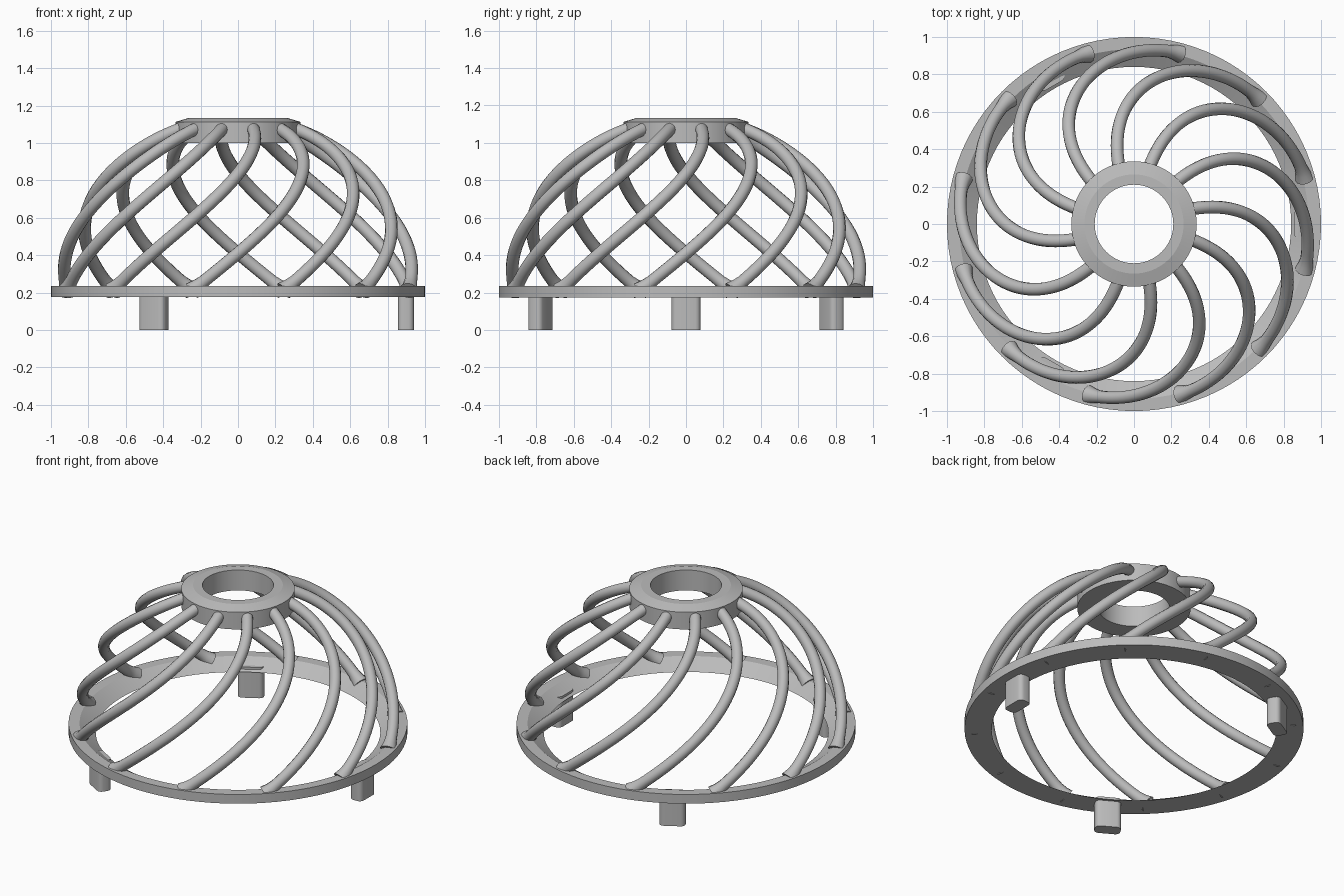
import bpy
import bmesh
import math
from mathutils import Matrix

cube = bpy.data.objects.get("Cube")
if cube:
    bpy.data.objects.remove(cube, do_unlink=True)

RIBS = 12
DOME_R, DOME_Z = 0.945, 0.185
TWIST = math.radians(60)

grey = bpy.data.materials.new("plain_grey")
grey.use_nodes = True
colour = (0.5, 0.5, 0.5, 1)
grey.diffuse_color = colour
grey.node_tree.nodes["Principled BSDF"].inputs["Base Color"].default_value = colour


def add_object(name, mesh, angle=0.0):
    obj = bpy.data.objects.new(name, mesh)
    bpy.context.collection.objects.link(obj)
    obj.rotation_euler.z = angle
    if not mesh.materials:
        mesh.materials.append(grey)
    return obj


def smooth(obj, degrees):
    bpy.ops.object.select_all(action="DESELECT")
    obj.select_set(True)
    bpy.context.view_layer.objects.active = obj
    bpy.ops.object.shade_smooth_by_angle(angle=math.radians(degrees))


def lathe(name, profile, steps=96):
    """Spin a closed (radius, height) profile about z."""
    bm = bmesh.new()
    verts = [bm.verts.new((r, 0, z)) for r, z in profile]
    edges = [bm.edges.new((v, verts[(i + 1) % len(verts)])) for i, v in enumerate(verts)]
    bmesh.ops.spin(bm, geom=verts + edges, cent=(0, 0, 0), axis=(0, 0, 1),
                   angle=math.tau, steps=steps, use_merge=True)
    bmesh.ops.remove_doubles(bm, verts=bm.verts, dist=1e-5)
    bmesh.ops.recalc_face_normals(bm, faces=bm.faces)
    mesh = bpy.data.meshes.new(name)
    bm.to_mesh(mesh)
    bm.free()
    obj = add_object(name, mesh)
    smooth(obj, 15)
    return obj


def rib_mesh(steps=48):
    """Round bar that winds down the dome, flaring where it meets the rings."""
    curve = bpy.data.curves.new("rib_path", "CURVE")
    curve.dimensions = "3D"
    curve.bevel_depth = 0.034
    curve.bevel_resolution = 4
    curve.use_fill_caps = True
    spline = curve.splines.new("POLY")
    spline.points.add(steps)
    top, bottom = math.asin(0.3 / DOME_R), math.radians(88.5)
    drop = math.cos(top) - math.cos(bottom)
    for i, point in enumerate(spline.points):
        polar = top + (bottom - top) * i / steps
        fall = max(0, (math.cos(top) - math.cos(polar)) / drop)
        turn = -TWIST * fall ** 1.1
        r = DOME_R * math.sin(polar)
        z = DOME_Z + DOME_R * math.cos(polar)
        point.co = (r * math.cos(turn), r * math.sin(turn), z, 1)
        point.radius = 1 + 0.5 * max(0, 1 - (z - 0.21) / 0.06) ** 2
    temp = bpy.data.objects.new("rib_path", curve)
    bpy.context.collection.objects.link(temp)
    graph = bpy.context.evaluated_depsgraph_get()
    mesh = bpy.data.meshes.new_from_object(temp.evaluated_get(graph))
    bpy.data.objects.remove(temp, do_unlink=True)
    mesh.name = "rib"
    return mesh


def foot_mesh():
    """Upright block with rounded vertical edges."""
    bm = bmesh.new()
    bmesh.ops.create_cube(bm, size=1, matrix=Matrix.Translation((0.898, 0, 0.1))
                          @ Matrix.Diagonal((0.085, 0.155, 0.2, 1)))
    upright = [e for e in bm.edges
               if abs(e.verts[0].co.z - e.verts[1].co.z) > 0.1]
    bmesh.ops.bevel(bm, geom=upright, offset=0.028, segments=4,
                    profile=0.5, affect="EDGES")
    mesh = bpy.data.meshes.new("foot")
    bm.to_mesh(mesh)
    bm.free()
    return mesh


# Base ring with an inner slope
lathe("base_ring", [(0.84, 0.175), (1.0, 0.175), (1.0, 0.235), (0.935, 0.235)])

# Collar with a chamfered top edge
lathe("top_collar", [(0.21, 1.0), (0.335, 1.0), (0.335, 1.112),
                     (0.265, 1.133), (0.21, 1.133)])

# Spiral ribs
rib = rib_mesh()
for i in range(RIBS):
    obj = add_object(f"rib_{i + 1}", rib, math.tau * (i + 0.5) / RIBS)
    if i == 0:
        smooth(obj, 50)

# Three feet
foot = foot_mesh()
for i in range(3):
    obj = add_object(f"foot_{i + 1}", foot, math.tau * i / 3)
    if i == 0:
        smooth(obj, 30)
